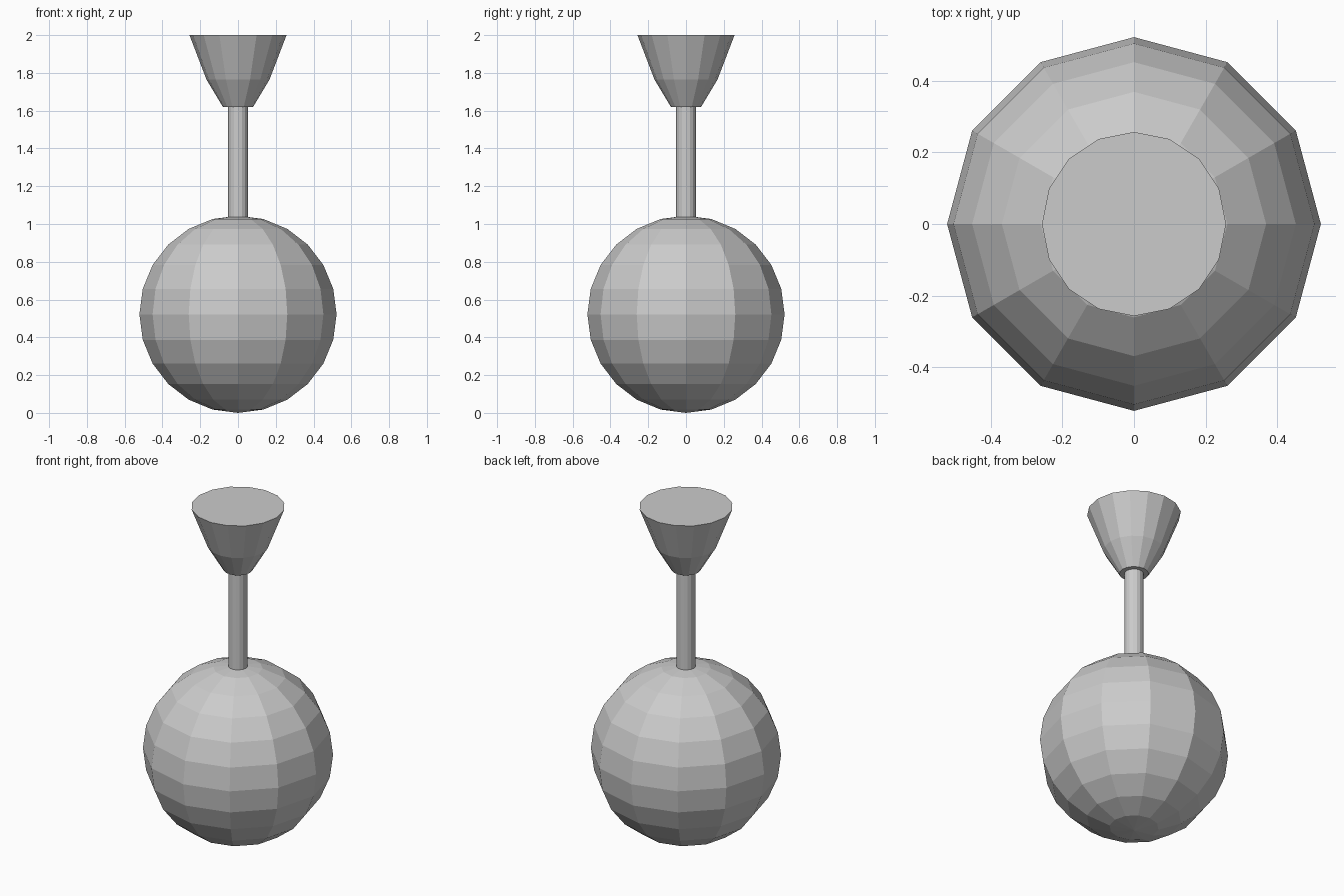
import bpy, bmesh, math

if "Cube" in bpy.data.objects:
    bpy.data.objects.remove(bpy.data.objects["Cube"])


def lathe(name, profile, sides):
    """Revolve (radius, z) points round the z axis; zero radius makes a pole."""
    bm = bmesh.new()
    rings = []
    for r, z in profile:
        if r < 1e-5:
            rings.append([bm.verts.new((0, 0, z))] * sides)
        else:
            rings.append([bm.verts.new((r * math.cos(math.tau * i / sides),
                                        r * math.sin(math.tau * i / sides), z))
                          for i in range(sides)])
    for a, b in zip(rings, rings[1:]):
        for i in range(sides):
            j = (i + 1) % sides
            bm.faces.new(list(dict.fromkeys((a[i], a[j], b[j], b[i]))))
    # flat caps on open ends
    for ring in (rings[0], rings[-1]):
        if ring[0] is not ring[1]:
            bm.faces.new(ring)
    bmesh.ops.recalc_face_normals(bm, faces=bm.faces)
    mesh = bpy.data.meshes.new(name)
    bm.to_mesh(mesh)
    bm.free()
    obj = bpy.data.objects.new(name, mesh)
    bpy.context.collection.objects.link(obj)
    return obj


# Low-poly globe: 12 segments, 12 rings
R = 0.522
lathe("globe", [(R * math.sin(math.pi * k / 12), R - R * math.cos(math.pi * k / 12))
                for k in range(13)], 12)

# Thin hanging rod
lathe("rod", [(0.053, 1.0), (0.053, 1.64)], 16)

# Flared ceiling cup
lathe("ceiling_cup", [(0.08, 1.62), (0.167, 1.765), (0.257, 2.0)], 16)
